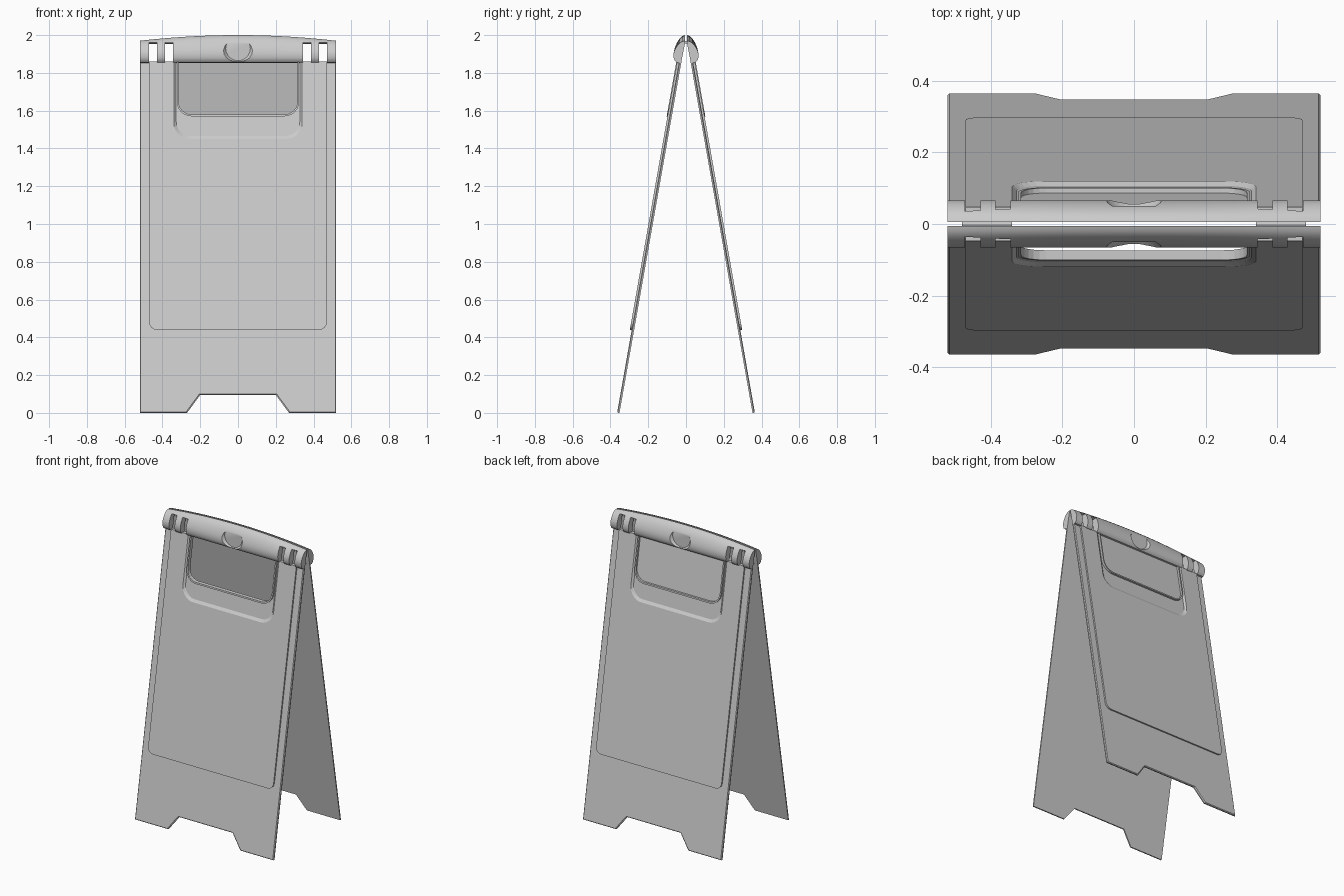
import bpy, bmesh, math
from mathutils import Matrix

cube = bpy.data.objects.get("Cube")
if cube:
    bpy.data.objects.remove(cube, do_unlink=True)

grey = bpy.data.materials.new("light_grey_plastic")
grey.use_nodes = True
COLOR = (0.6, 0.6, 0.6, 1)
grey.diffuse_color = COLOR
grey.node_tree.nodes["Principled BSDF"].inputs["Base Color"].default_value = COLOR

SLOPE = math.tan(math.radians(10))
FOOT_Y, TOP_Z, HALF_W = 0.365, 1.86, 0.52


def finish(name, bm):
    bmesh.ops.recalc_face_normals(bm, faces=bm.faces)
    mesh = bpy.data.meshes.new(name)
    bm.to_mesh(mesh)
    bm.free()
    mesh.materials.append(grey)
    obj = bpy.data.objects.new(name, mesh)
    bpy.context.collection.objects.link(obj)
    return obj


def loft(name, rings):
    """Bridge closed rings of points and cap both ends."""
    bm = bmesh.new()
    loops = [[bm.verts.new(p) for p in ring] for ring in rings]
    n = len(loops[0])
    for a, b in zip(loops, loops[1:]):
        for i in range(n):
            j = (i + 1) % n
            bm.faces.new((a[i], a[j], b[j], b[i]))
    caps = [bm.faces.new(loops[0]), bm.faces.new(loops[-1])]
    bmesh.ops.triangulate(bm, faces=caps)
    return finish(name, bm)


def leaning(outline, depth, side):
    """Place an x-z outline on the leaning face, moved outward by depth."""
    return [(x, side * (FOOT_Y - SLOPE * z + depth), z) for x, z in outline]


def u_path(x, bottom, radius):
    """Open U from top left, around two rounded corners, to top right."""
    pts = [(-x, TOP_Z)]
    for sx, start in ((-1, 180), (1, 270)):
        for k in range(7):
            a = math.radians(start + 15 * k)
            pts.append((sx * (x - radius) + radius * math.cos(a),
                        bottom + radius + radius * math.sin(a)))
    return pts + [(x, TOP_Z)]


def board_outline(inset):
    """Leg board with a foot cutout below and the grip opening above."""
    w = HALF_W - inset
    feet = [(w, inset), (0.27 + inset, inset), (0.2 + inset, 0.095 + inset)]
    right = [(w, TOP_Z)] + feet
    left = [(-x, z) for x, z in reversed(right)]
    return u_path(0.315, 1.58, 0.07) + right + left


def cut(obj, cutters):
    for c in cutters:
        c.hide_render = True
        mod = obj.modifiers.new("cut", "BOOLEAN")
        mod.operation, mod.solver, mod.object = "DIFFERENCE", "EXACT", c
    bpy.context.view_layer.update()
    graph = bpy.context.evaluated_depsgraph_get()
    mesh = bpy.data.meshes.new_from_object(obj.evaluated_get(graph))
    obj.modifiers.clear()
    obj.data = mesh
    for c in cutters:
        bpy.data.objects.remove(c, do_unlink=True)


def smooth(obj):
    bpy.ops.object.select_all(action="DESELECT")
    obj.select_set(True)
    bpy.context.view_layer.objects.active = obj
    bpy.ops.object.shade_smooth_by_angle(angle=math.radians(30))


def slot_cutter(x):
    bm = bmesh.new()
    bmesh.ops.create_cube(bm, size=1, matrix=Matrix.Translation((x, 0, 1.9))
                          @ Matrix.Diagonal((0.042, 0.4, 0.12, 1)))
    return finish("slot_cutter", bm)


def scoop_cutter(side):
    # Tapered disc whose small end is the flat floor of the dimple
    bm = bmesh.new()
    bmesh.ops.create_cone(bm, cap_ends=True, segments=48, radius1=0.065,
                          radius2=0.11, depth=0.05,
                          matrix=Matrix.Translation((0, side * 0.075, 1.93))
                          @ Matrix.Rotation(-side * math.pi / 2, 4, "X"))
    return finish("scoop_cutter", bm)


# Half section of the top bar: distance from the middle, height
BAR = [(0.006, 1.975), (0.006, 2.0), (0.02, 1.995), (0.034, 1.982), (0.046, 1.964),
       (0.056, 1.942), (0.063, 1.92), (0.066, 1.9), (0.065, 1.88), (0.06, 1.865),
       (0.05, 1.855), (0.026, 1.852)]


def bar_ring(x, side):
    # The crown drops gently toward the ends
    drop = 1 - 0.3 * (x / HALF_W) ** 2
    return [(x, side * y, 1.9 + (z - 1.9) * drop if z > 1.9 else z) for y, z in BAR]


for label, side in (("front", -1), ("back", 1)):
    # Leg board with a narrow chamfer on its outer edge
    loft(label + "_board", [leaning(board_outline(0), -0.013, side),
                            leaning(board_outline(0), -0.005, side),
                            leaning(board_outline(0.005), 0, side)])

    # Raised sign face with a bevelled recess around the grip
    corners = u_path(0.47, 0.44, 0.04)[::-1]
    loft(label + "_sign_face", [leaning(u_path(0.325, 1.47, 0.075) + corners, -0.002, side),
                                leaning(u_path(0.34, 1.45, 0.085) + corners, 0.01, side)])

    # Thin collar around the grip opening
    collar = u_path(0.315, 1.58, 0.07) + u_path(0.324, 1.57, 0.078)[::-1]
    loft(label + "_grip_collar", [leaning(collar, -0.013, side),
                                  leaning(collar, 0.014, side)])

    # Rounded half of the carrying bar, with hinge slots and a thumb dimple
    steps = 24
    bar = loft(label + "_top_bar",
               [bar_ring(HALF_W * (2 * i / steps - 1), side) for i in range(steps + 1)])
    cut(bar, [slot_cutter(x) for x in (-0.45, -0.365, 0.365, 0.45)] + [scoop_cutter(side)])
    smooth(bar)

# Hinge pins joining the two bar halves
for label, sx in (("right", -1), ("left", 1)):
    bm = bmesh.new()
    bmesh.ops.create_cone(bm, cap_ends=True, segments=12, radius1=0.008, radius2=0.008,
                          depth=0.14, matrix=Matrix.Translation((sx * 0.41, 0, 1.962))
                          @ Matrix.Rotation(math.pi / 2, 4, "Y"))
    smooth(finish(label + "_hinge_pin", bm))
